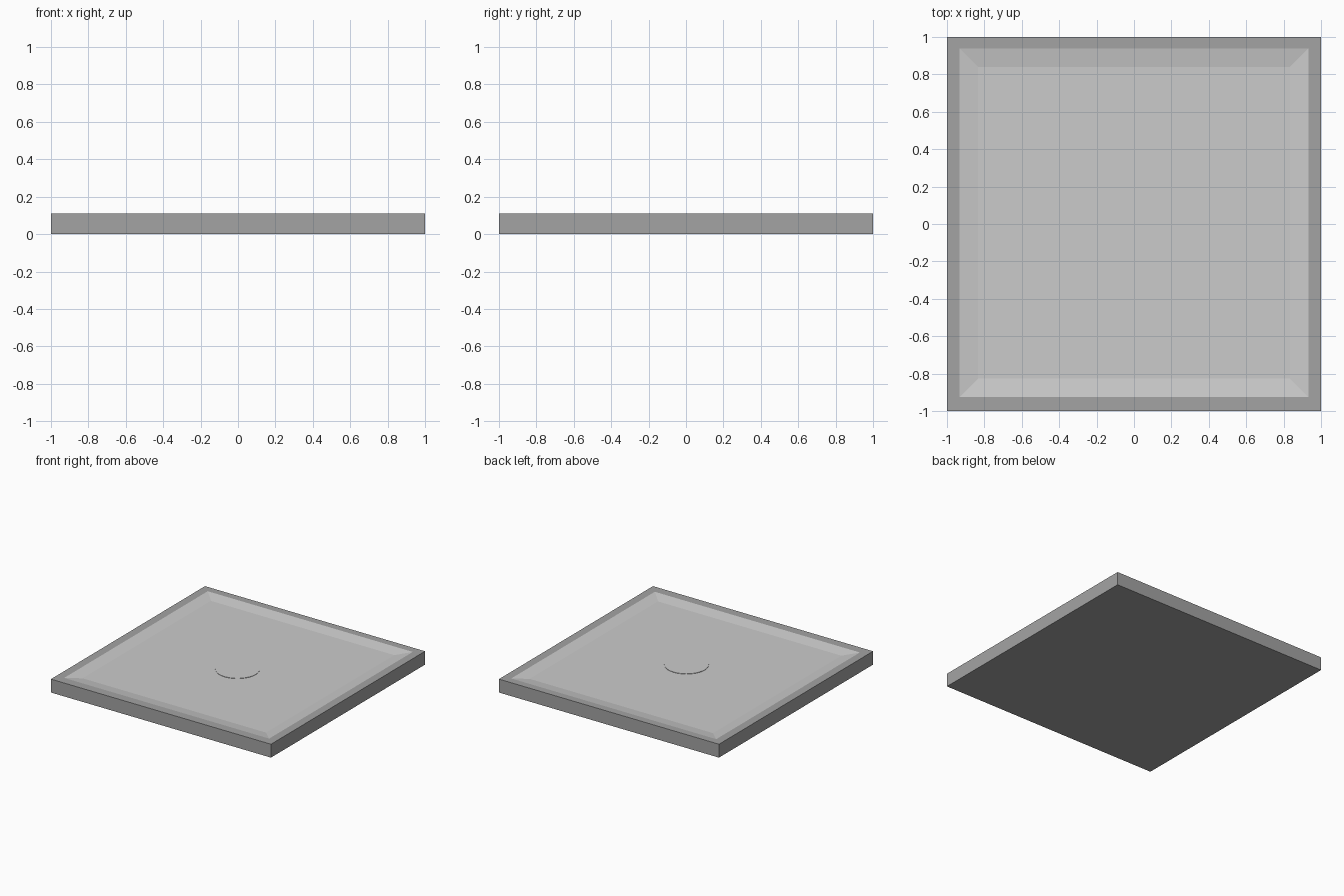
import bpy, bmesh
from mathutils import Matrix, Vector

if "Cube" in bpy.data.objects:
    bpy.data.objects.remove(bpy.data.objects["Cube"])

HEIGHT, DEPTH = 0.11, 0.015
RIM, SLOPE = 0.096, 0.14


def material(name, value):
    mat = bpy.data.materials.new(name)
    mat.diffuse_color = (value, value, value, 1)
    mat.use_nodes = True
    mat.node_tree.nodes["Principled BSDF"].inputs["Base Color"].default_value = mat.diffuse_color
    return mat


dark = material("dark_grey", 0.37)
light = material("light_grey", 0.8)

# Square tray: box, flat rim, then sloping sides down to the floor
bm = bmesh.new()
bmesh.ops.create_cube(bm, size=1, matrix=Matrix.Translation((0, 0, HEIGHT / 2))
                      @ Matrix.Diagonal((2, 2, HEIGHT, 1)))
floor = max(bm.faces, key=lambda f: f.calc_center_median().z)
bmesh.ops.inset_region(bm, faces=[floor], thickness=RIM)
bmesh.ops.translate(bm, verts=floor.verts, vec=(0, 0.006, 0))
slopes = bmesh.ops.inset_region(bm, faces=[floor], thickness=SLOPE)["faces"]
bmesh.ops.translate(bm, verts=floor.verts, vec=Vector((0, 0, -DEPTH)))
for f in slopes + [floor]:
    f.material_index = 1
mesh = bpy.data.meshes.new("shower_tray")
bm.to_mesh(mesh)
bm.free()
tray = bpy.data.objects.new("shower_tray", mesh)
bpy.context.collection.objects.link(tray)
mesh.materials.append(dark)
mesh.materials.append(light)

# Thin round drain cover, barely proud of the floor
bpy.ops.mesh.primitive_cylinder_add(vertices=32, radius=0.166, depth=0.008,
                                    location=(0.02, -0.035, HEIGHT - DEPTH - 0.001))
drain = bpy.context.object
drain.name = "drain_cover"
drain.data.materials.append(light)
bpy.ops.object.shade_smooth_by_angle()
